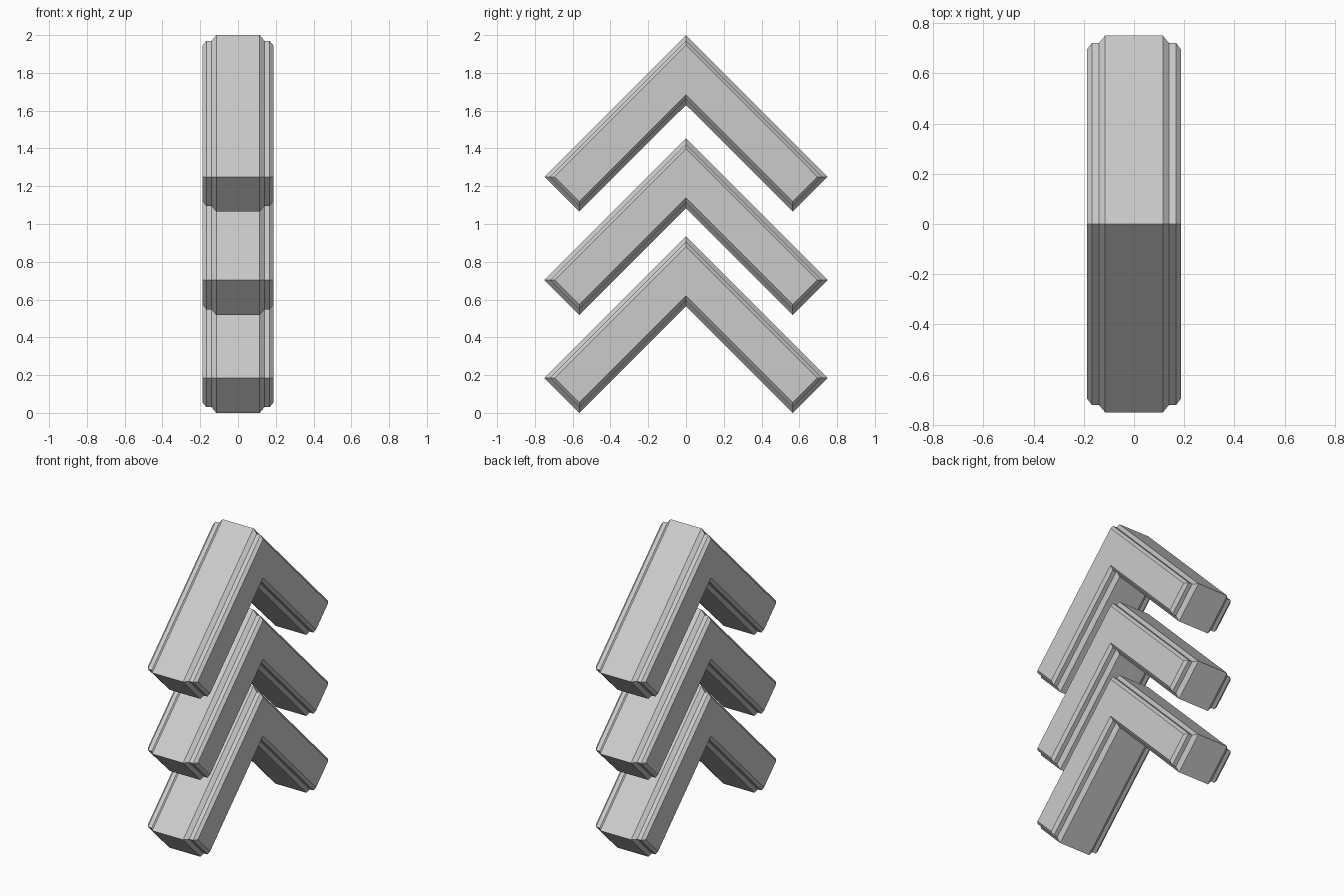
import bpy
import bmesh

if "Cube" in bpy.data.objects:
    bpy.data.objects.remove(bpy.data.objects["Cube"], do_unlink=True)

# One plain grey for everything
grey = bpy.data.materials.new("light_grey")
grey.use_nodes = True
colour = (0.6, 0.6, 0.6, 1)
grey.diffuse_color = colour
grey.node_tree.nodes["Principled BSDF"].inputs["Base Color"].default_value = colour

REACH = 0.75    # half span of the arms, also the drop from apex to arm tip
END = 0.185     # horizontal and vertical run of the square-cut arm end

# Stepped edge: (x, inset) from the middle out to one side
HALF_EDGE = [(0.115, 0), (0.14, 0.03), (0.168, 0.03), (0.187, 0.055)]
PROFILE = [(-x, i) for x, i in reversed(HALF_EDGE)] + HALF_EDGE


def chevron_outline(inset):
    """Chevron in (y, z), apex at z = 0, with corners drawn in by the inset."""
    tip = REACH - inset
    foot = REACH - END
    low = -REACH - END + inset
    return [(0, -inset), (tip, -REACH), (foot, low),
            (0, -2 * END + inset), (-foot, low), (-tip, -REACH)]


def add_chevron(name, apex):
    """Skin the outlines across the thickness and cap both sides."""
    bm = bmesh.new()
    loops = [[bm.verts.new((x, y, apex + z)) for y, z in chevron_outline(inset)]
             for x, inset in PROFILE]
    for a, b in zip(loops, loops[1:]):
        for i in range(len(a)):
            j = (i + 1) % len(a)
            bm.faces.new((a[i], a[j], b[j], b[i]))
    bm.faces.new(loops[0])
    bm.faces.new(loops[-1])
    bmesh.ops.recalc_face_normals(bm, faces=bm.faces)
    mesh = bpy.data.meshes.new(name)
    bm.to_mesh(mesh)
    bm.free()
    mesh.materials.append(grey)
    bpy.context.collection.objects.link(bpy.data.objects.new(name, mesh))


# Three stacked chevrons
for name, apex in (("lower_chevron", 0.935),
                   ("middle_chevron", 1.453),
                   ("upper_chevron", 2.0)):
    add_chevron(name, apex)
